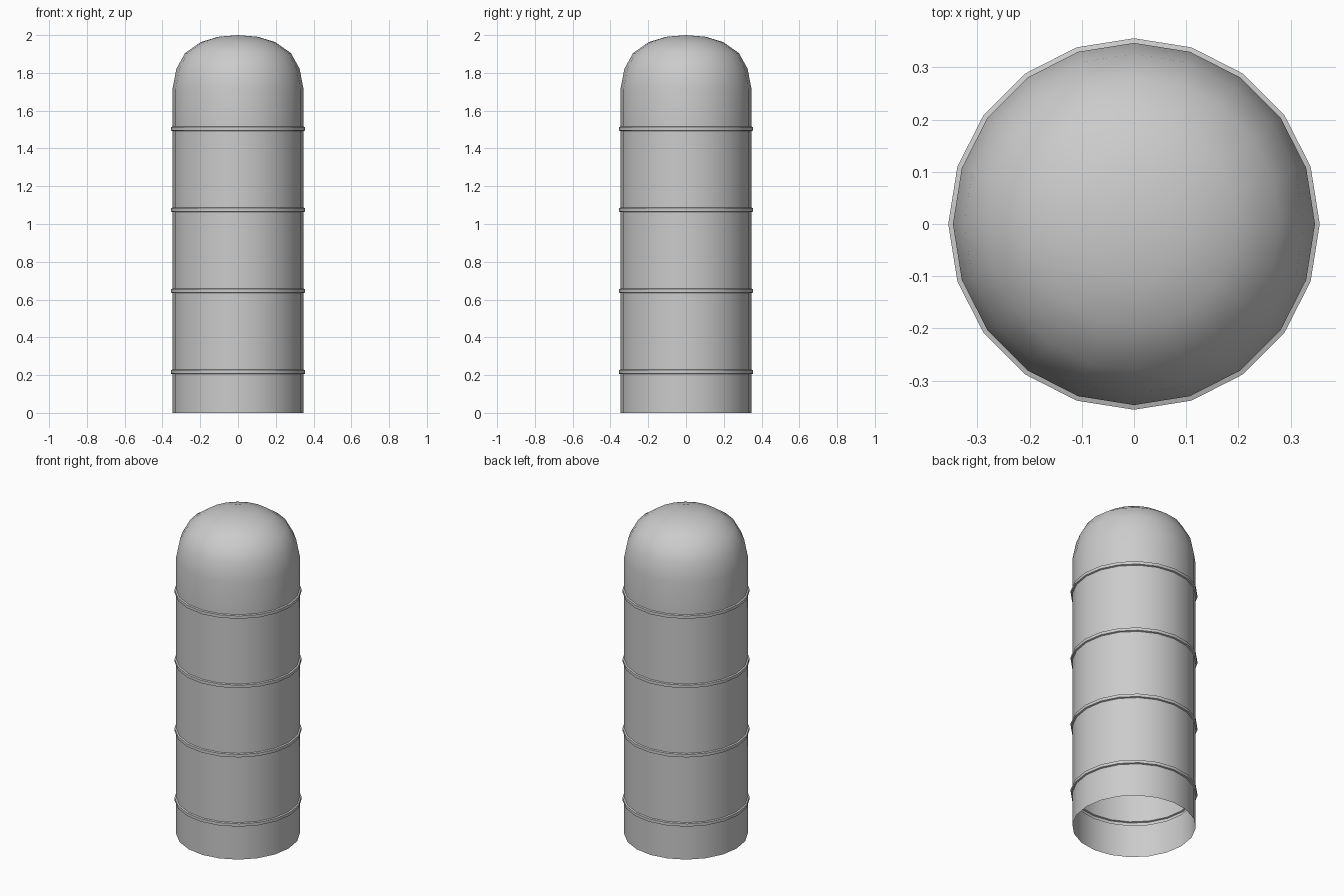
import bpy, bmesh, math

if "Cube" in bpy.data.objects:
    bpy.data.objects.remove(bpy.data.objects["Cube"])

SIDES = 20


def lathe(name, profile, closed=False):
    """Revolve (radius, z) points round z; a zero radius makes a pole."""
    bm = bmesh.new()
    rings = []
    for r, z in profile:
        if r == 0:
            rings.append([bm.verts.new((0, 0, z))] * SIDES)
        else:
            rings.append([bm.verts.new((r * math.cos(math.tau * i / SIDES),
                                        r * math.sin(math.tau * i / SIDES), z))
                          for i in range(SIDES)])
    pairs = list(zip(rings, rings[1:]))
    if closed:
        pairs.append((rings[-1], rings[0]))
    for a, b in pairs:
        for i in range(SIDES):
            j = (i + 1) % SIDES
            bm.faces.new(list(dict.fromkeys((a[i], a[j], b[j], b[i]))))
    mesh = bpy.data.meshes.new(name)
    bm.to_mesh(mesh)
    bm.free()
    obj = bpy.data.objects.new(name, mesh)
    bpy.context.collection.objects.link(obj)
    bpy.ops.object.select_all(action='DESELECT')
    obj.select_set(True)
    bpy.context.view_layer.objects.active = obj
    bpy.ops.object.shade_smooth_by_angle(angle=math.radians(30))
    return obj


# Open-bottomed wall with four pressed-out hoops, capped by a faceted dome
WALL, HOOP, HALF = 0.347, 0.356, 0.012
profile = [(WALL, 0)]
for z in (0.217, 0.646, 1.075, 1.504):
    profile += [(WALL, z - HALF), (HOOP, z - HALF + 0.003),
                (HOOP, z + HALF - 0.003), (WALL, z + HALF)]
profile += [(WALL, 1.715), (0.326, 1.822), (0.28, 1.905),
            (0.197, 1.963), (0.105, 1.991), (0, 2.0)]
lathe("silo_shell", profile)
